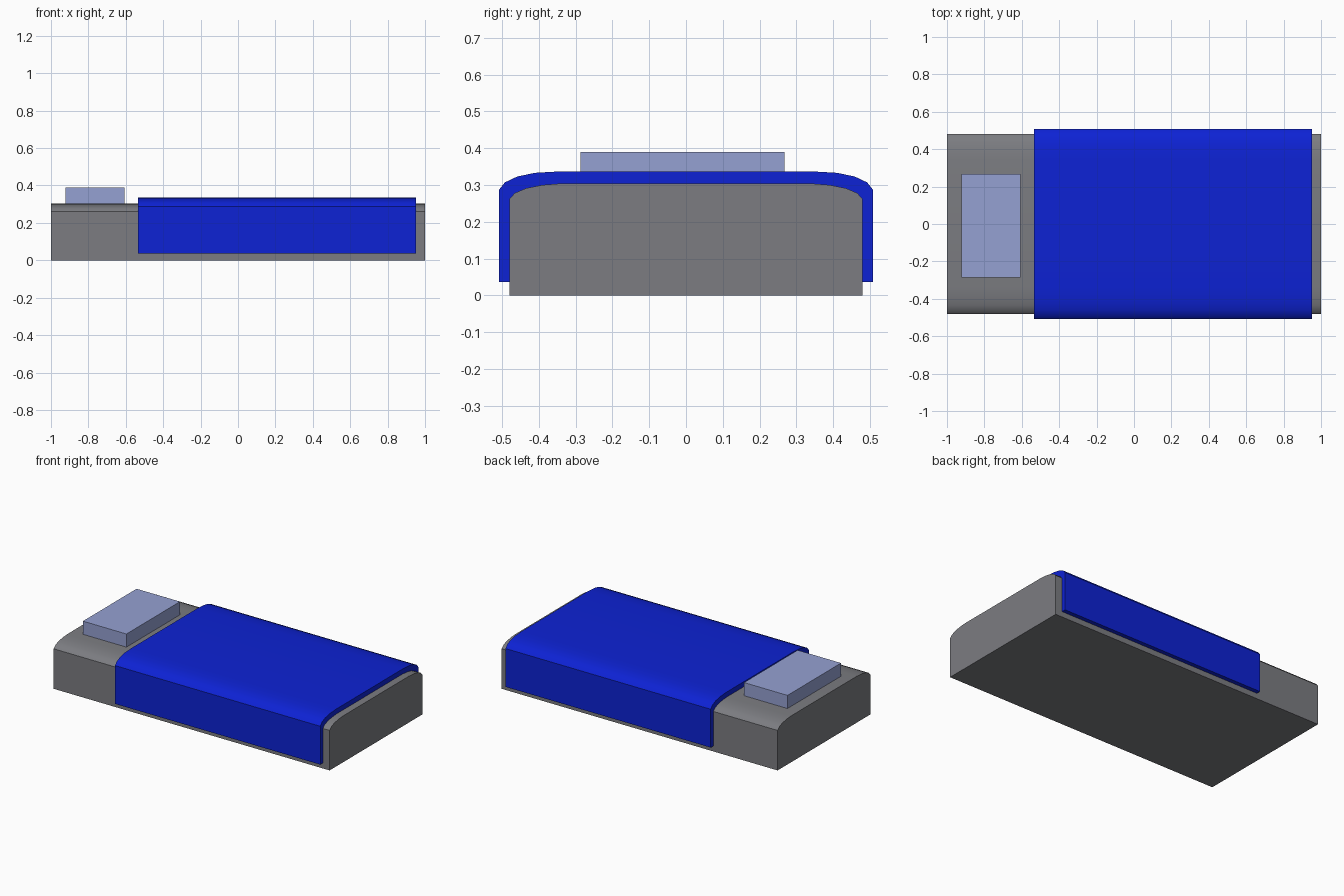
import bpy
import bmesh
from math import radians

old = bpy.data.objects.get("Cube")
if old:
    bpy.data.objects.remove(old, do_unlink=True)


def material(name, color):
    mat = bpy.data.materials.new(name)
    mat.use_nodes = True
    mat.diffuse_color = (*color, 1)
    mat.node_tree.nodes["Principled BSDF"].inputs["Base Color"].default_value = (*color, 1)
    return mat


def mirrored(half):
    """Complete a right-hand half profile, listed bottom to top, across y = 0."""
    return half + [(-y, z) for y, z in reversed(half)]


def extrude_profile(name, points, x0, x1, mat):
    """Sweep a closed (y, z) profile along x."""
    bm = bmesh.new()
    face = bm.faces.new([bm.verts.new((x0, y, z)) for y, z in points])
    swept = bmesh.ops.extrude_face_region(bm, geom=[face])
    verts = [v for v in swept["geom"] if isinstance(v, bmesh.types.BMVert)]
    bmesh.ops.translate(bm, verts=verts, vec=(x1 - x0, 0, 0))
    bmesh.ops.recalc_face_normals(bm, faces=bm.faces)
    mesh = bpy.data.meshes.new(name)
    bm.to_mesh(mesh)
    bm.free()
    mesh.materials.append(mat)
    obj = bpy.data.objects.new(name, mesh)
    bpy.context.collection.objects.link(obj)
    bpy.ops.object.select_all(action="DESELECT")
    obj.select_set(True)
    bpy.context.view_layer.objects.active = obj
    bpy.ops.object.shade_smooth_by_angle(angle=radians(35))
    return obj


grey = material("mattress grey", (0.2, 0.203, 0.22))
blue = material("blanket blue", (0.004, 0.016, 0.66))
pale_blue = material("pillow pale blue", (0.3, 0.355, 0.645))

# Rounded shoulders of the mattress and of the blanket draped over it
mattress_top = [(0.48, 0.262), (0.465, 0.278), (0.435, 0.291), (0.39, 0.3), (0.34, 0.304)]
blanket_top = [(0.508, 0.287), (0.492, 0.307), (0.458, 0.323), (0.41, 0.333), (0.34, 0.337)]

# Mattress
extrude_profile("mattress", mirrored([(0.48, 0)] + mattress_top), -1, 1, grey)

# Blanket: outer skin, then back along the inner skin
hem = 0.036
outer = mirrored([(0.508, hem)] + blanket_top)
inner = mirrored([(0.48, hem)] + mattress_top)
extrude_profile("blanket", outer + inner[::-1], -0.535, 0.952, blue)

# Pillow
pillow = [(-0.287, 0.3), (0.268, 0.3), (0.268, 0.39), (-0.287, 0.39)]
extrude_profile("pillow", pillow, -0.923, -0.608, pale_blue)
